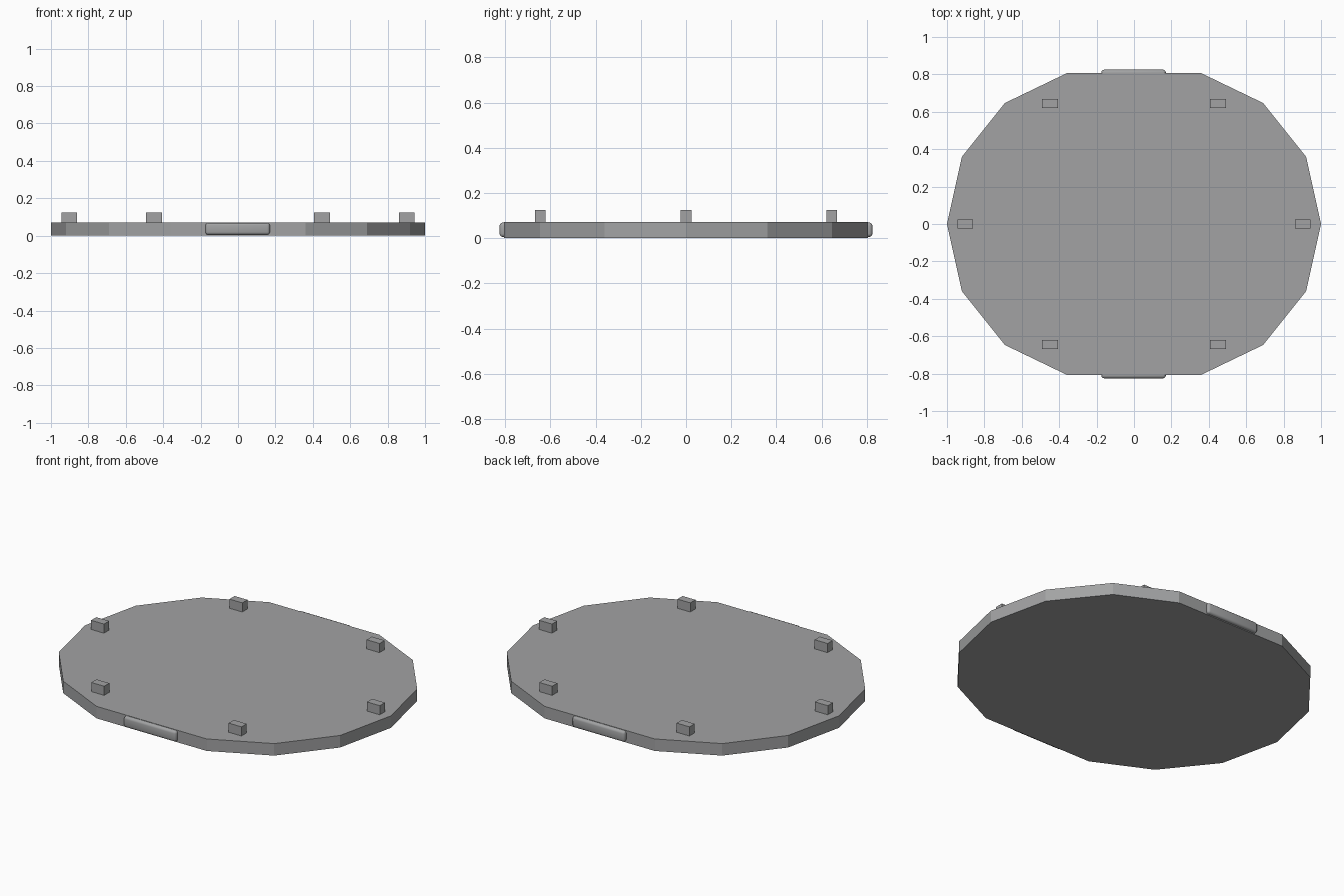
import bpy, bmesh

if "Cube" in bpy.data.objects:
    bpy.data.objects.remove(bpy.data.objects["Cube"])

H = 0.071  # plate thickness

# Dark grey finish shared by every part
grey = bpy.data.materials.new("dark_grey")
grey.diffuse_color = (0.36, 0.365, 0.37, 1)
grey.use_nodes = True
grey.node_tree.nodes["Principled BSDF"].inputs["Base Color"].default_value = grey.diffuse_color


def new_object(name, bm):
    bmesh.ops.recalc_face_normals(bm, faces=bm.faces)
    mesh = bpy.data.meshes.new(name)
    bm.to_mesh(mesh)
    bm.free()
    mesh.materials.append(grey)
    obj = bpy.data.objects.new(name, mesh)
    bpy.context.collection.objects.link(obj)
    return obj


def box(name, centre, size):
    bm = bmesh.new()
    bmesh.ops.create_cube(bm, size=1)
    bmesh.ops.scale(bm, vec=size, verts=bm.verts)
    bmesh.ops.translate(bm, vec=centre, verts=bm.verts)
    return new_object(name, bm)


# Fourteen-sided plate, mirrored from one quarter outline
quarter = [(0.92, 0.36), (0.69, 0.647), (0.36, 0.806)]
half = [(1, 0)] + quarter + [(-x, y) for x, y in reversed(quarter)]
outline = half + [(-x, -y) for x, y in half]
bm = bmesh.new()
face = bm.faces.new([bm.verts.new((x, y, 0)) for x, y in outline])
top = bmesh.ops.extrude_face_region(bm, geom=[face], use_keep_orig=True)
bmesh.ops.translate(bm, vec=(0, 0, H),
                    verts=[g for g in top["geom"] if isinstance(g, bmesh.types.BMVert)])
new_object("plate", bm)

# Six locating tabs on the upper face
tabs = [(-0.902, 0), (0.902, 0)] + [(x, y) for x in (-0.449, 0.449) for y in (-0.645, 0.645)]
for i, (x, y) in enumerate(tabs):
    box(f"tab_{i + 1}", (x, y, 0.09), (0.084, 0.048, 0.07))

# Rounded grips on the front and back edges
for name, s in (("front_grip", -1), ("back_grip", 1)):
    grip = box(name, (-0.002, s * 0.80, 0.037), (0.344, 0.05, 0.064))
    bevel = grip.modifiers.new("rounding", "BEVEL")
    bevel.width = 0.014
    bevel.segments = 3
    grip.data.polygons.foreach_set("use_smooth", [True] * len(grip.data.polygons))
